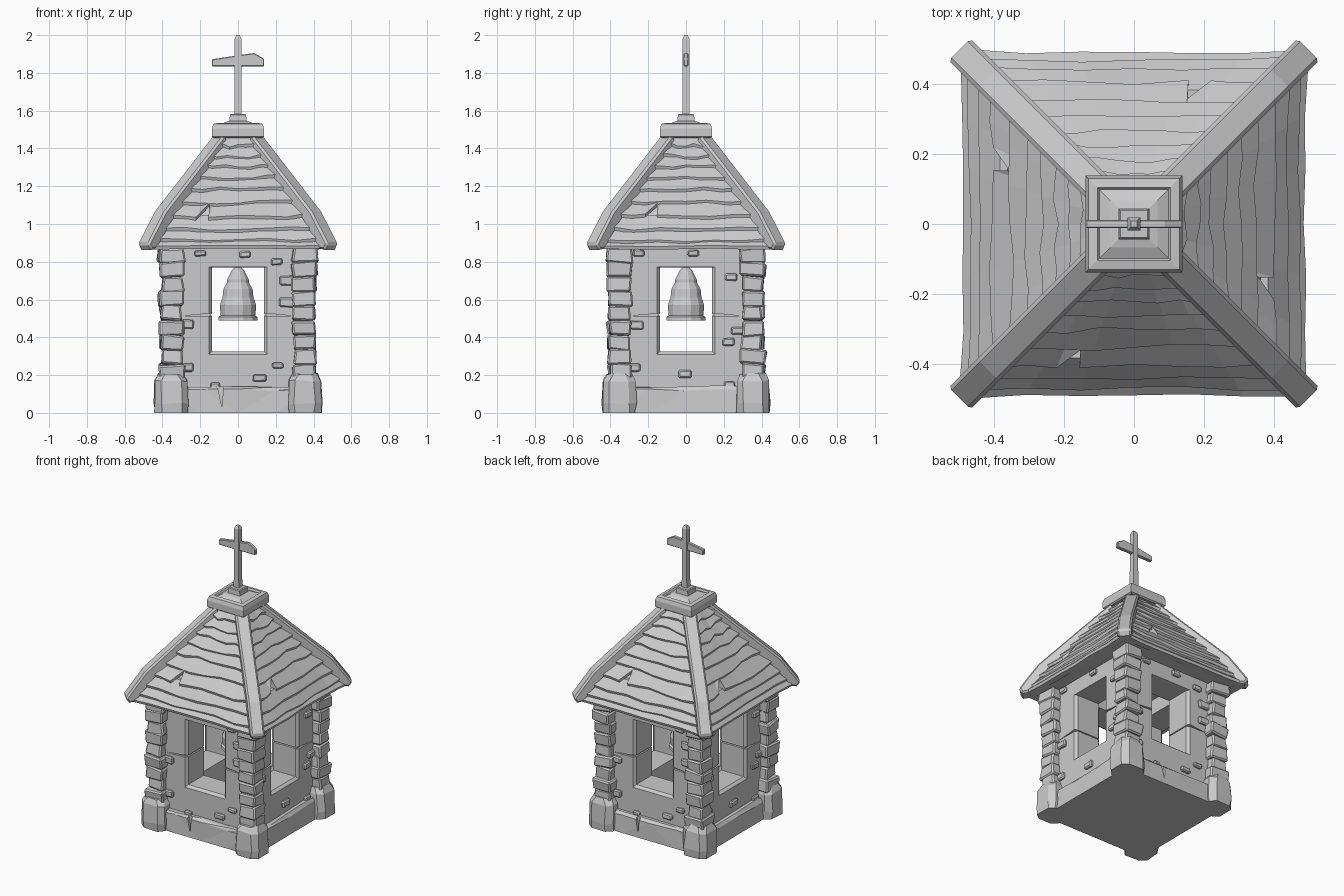
import bpy, bmesh, math, random
from mathutils import Matrix, Vector

if "Cube" in bpy.data.objects:
    bpy.data.objects.remove(bpy.data.objects["Cube"])

random.seed(4)
J = lambda a: random.uniform(-a, a)
ROT = [Matrix.Rotation(k * math.pi / 2, 4, 'Z') for k in range(4)]


def finish(name, bm):
    bmesh.ops.recalc_face_normals(bm, faces=bm.faces)
    me = bpy.data.meshes.new(name)
    bm.to_mesh(me)
    bm.free()
    ob = bpy.data.objects.new(name, me)
    bpy.context.collection.objects.link(ob)
    return ob


def merge(dst, src, mat=Matrix()):
    """Append bmesh src to dst, transformed."""
    bmesh.ops.transform(src, matrix=mat, verts=src.verts)
    bmesh.ops.recalc_face_normals(src, faces=src.faces)
    me = bpy.data.meshes.new("tmp")
    src.to_mesh(me)
    src.free()
    dst.from_mesh(me)
    bpy.data.meshes.remove(me)


def stone(c, size, bevel=0.01, jit=0.0, taper=1.0):
    """Chipped block: jittered, tapered and bevelled cube."""
    bm = bmesh.new()
    bmesh.ops.create_cube(bm, size=1)
    for v in bm.verts:
        t = taper if v.co.z > 0 else 1
        v.co = Vector((c[0] + v.co.x * size[0] * t + J(jit), c[1] + v.co.y * size[1] * t + J(jit),
                       c[2] + v.co.z * size[2] + J(jit)))
    if bevel:
        bmesh.ops.bevel(bm, geom=bm.edges[:], offset=bevel, segments=1, affect='EDGES')
    return bm


def loft(loops, closed=False, caps=True):
    """Skin a list of equal-length point loops."""
    bm = bmesh.new()
    L = [[bm.verts.new(p) for p in lp] for lp in loops]
    n = len(L[0])
    for a, b in zip(L, L[1:] + ([L[0]] if closed else [])):
        for i in range(n):
            bm.faces.new((a[i], a[(i + 1) % n], b[(i + 1) % n], b[i]))
    if caps and not closed:
        bm.faces.new(L[0])
        bm.faces.new(L[-1])
    bmesh.ops.recalc_face_normals(bm, faces=bm.faces)
    return bm


def square(h, z):
    return [(-h, -h, z), (h, -h, z), (h, h, z), (-h, h, z)]


def wedge(a, b, c, y0, y1):
    """Triangular prism running through y, for cracks."""
    return loft([[(p[0], y, p[1]) for p in (a, b, c)] for y in (y0, y1)])


def cut(ob, cutter_bm):
    cutter = finish("crack_cutter", cutter_bm)
    cutter.hide_render = True
    m = ob.modifiers.new("crack", 'BOOLEAN')
    m.operation, m.object, m.solver = 'DIFFERENCE', cutter, 'EXACT'
    dg = bpy.context.evaluated_depsgraph_get()
    me = bpy.data.meshes.new_from_object(ob.evaluated_get(dg))
    ob.modifiers.clear()
    ob.data = me
    bpy.data.objects.remove(cutter)


# Base slab with uneven sides and a crack front and back
bm = stone((0, 0, 0.07), (0.79, 0.79, 0.14), 0)
bmesh.ops.subdivide_edges(bm, edges=[e for e in bm.edges if abs(e.verts[0].co.z - e.verts[1].co.z) < .01],
                          cuts=3, use_grid_fill=True)
rim = [e for e in bm.edges if all(v.co.z > .13 and max(abs(v.co.x), abs(v.co.y)) > .39 for v in e.verts)]
bmesh.ops.bevel(bm, geom=rim, offset=0.018, segments=1, affect='EDGES')
for v in bm.verts:
    if v.co.z > 0.01:
        v.co += Vector((J(.008), J(.008), J(.006)))
bmesh.ops.triangulate(bm, faces=bm.faces)
base = finish("base_slab", bm)
cracks = bmesh.new()
for k in (0, 2):
    merge(cracks, wedge((-.115, .17), (-.075, .17), (-.085, .03), -.5, -.375), ROT[k])
cut(base, cracks)

# Corner foundation stones
bm = bmesh.new()
for R in ROT:
    loops = []
    for h, z in [(.087, 0), (.09, .05), (.086, .17), (.064, .207)]:
        q = .035
        ring = [(-h + q, -h), (h - q, -h), (h, -h + q), (h, h - q), (h - q, h), (-h + q, h), (-h, h - q), (-h, -h + q)]
        loops.append([(-.354 + x + J(.005), -.354 + y + J(.005), z + (J(.006) if z else 0)) for x, y in ring])
    merge(bm, loft(loops), R)
finish("corner_foundation_stones", bm)

# Corner pillars of stacked rough stones
bm = bmesh.new()
for R in ROT:
    z, N = 0.18, 9
    h = (0.875 - z) / N
    for i in range(N):
        w = 0.122 + J(.010) if i < N - 1 else 0.138
        s = stone((0, 0, 0), (w, w + J(.01), h * 1.04), .009, .006, random.choice((.9, 1.0, 1.08)))
        tilt = Matrix.Rotation(J(.08), 4, 'Y') @ Matrix.Rotation(J(.08), 4, 'X') @ Matrix.Rotation(J(.08), 4, 'Z')
        merge(bm, s, R @ Matrix.Translation((-.35 + J(.006), -.35 + J(.006), z + h / 2)) @ tilt)
        z += h
finish("corner_pillars", bm)


# Four thick walls with bevelled window openings and shallow side cracks
def wall_loop(hx, z0, z1, y):
    return [(-hx, y, z0), (hx, y, z0), (hx, y, z1), (-hx, y, z1)]


for R, side in zip(ROT, ("front", "right", "back", "left")):
    wall = finish(side + "_wall", loft([
        wall_loop(.335, .1, .885, -.17), wall_loop(.335, .1, .885, -.354), wall_loop(.153, .31, .772, -.354),
        wall_loop(.138, .325, .77, -.336), wall_loop(.138, .325, .77, -.17)], closed=True))
    for s in (-1, 1):
        cut(wall, wedge((s * .12, .53), (s * .12, .514), (s * .30, .512), -.40, -.340))
        cut(wall, wedge((s * .12, .53), (s * .12, .512), (s * .152, .518), -.345, -.1))
    wall.data.transform(R)

# Small bricks standing proud of the walls: x, z, width, height
front = [(-.265, .47, .06, .045), (.035, .84, .06, .035), (.205, .80, .06, .035), (.26, .70, .08, .05),
         (.26, .585, .08, .05), (-.265, .24, .06, .045), (.115, .185, .07, .04), (.21, .25, .06, .03),
         (-.2, .845, .06, .03), (-.12, .145, .05, .03)]
right = [(-.265, .465, .08, .045), (.04, .845, .06, .035), (.24, .72, .065, .04), (.275, .435, .07, .04),
         (.225, .375, .065, .04), (-.27, .24, .06, .045), (-.005, .205, .07, .04), (-.25, .845, .06, .04),
         (.23, .15, .06, .03)]
bm = bmesh.new()
for k, R in enumerate(ROT):
    for x, z, w, h in (right if k % 2 else front):
        merge(bm, stone((x, -.352, z), (w, .04, h), .007, .003), R)
finish("wall_bricks", bm)

# Roof core with flat soffit and ceiling
PROF = [(.47, .87), (.385, 1.03), (.335, 1.10), (.09, 1.46)]


def half(z):
    for (h0, z0), (h1, z1) in zip(PROF, PROF[1:]):
        if z <= z1:
            return h0 + (h1 - h0) * (z - z0) / (z1 - z0)
    return PROF[-1][0]


finish("roof_core", loft([square(.46, .873), square(.365, 1.03), square(.315, 1.10), square(.075, 1.46)]))

# Overlapping wavy plank courses on each roof side; the third course is notched
bm = bmesh.new()
ZS = [.87, .91, .965, 1.035, 1.11, 1.18, 1.24, 1.30, 1.355, 1.41, 1.465]
for R in ROT:
    for i, (z0, z1) in enumerate(zip(ZS, ZS[1:])):
        us = [-1, -.66, -.33, 0, .33, .66, 1]
        notch = i == 3
        if notch:
            us = [-1, -.75, -.57, -.45, -.40, 0, .33, .66, 1]
        loops = []
        for u in us:
            dz = J(.010) - .008 * (1 - u * u) if 0 < i else J(.003)
            if notch and u == -.45:
                dz = .06
            zb = z0 + dz
            hb, ht = half(max(zb, .87)), half(z1)
            lip = .026 - .008 * (1 - u * u) + J(.004)
            loops.append([(u * ht, -ht + .02, z1 + .012), (u * ht, -ht - .002, z1 + .012),
                          (u * hb, -hb - lip, zb + .014), (u * hb, -hb - lip + .006, zb - .003),
                          (u * hb, -hb + .03, zb)])
        merge(bm, loft(loops), R)
finish("roof_planks", bm)

# Hip beams: bent side profile (distance per axis, height) given a width
HIP = [(.10, 1.475), (.417, 1.065), (.483, .935), (.503, .895), (.487, .862), (.455, .87),
       (.37, 1.02), (.07, 1.41)]
bm = bmesh.new()
for R in ROT:
    w = .044 * math.sqrt(.5)
    b = loft([[(d - s * w, -d - s * w, z) for d, z in HIP] for s in (-1, 1)])
    bmesh.ops.bevel(b, geom=[e for e in b.edges if e.calc_face_angle(0) > 1.2],
                    offset=.011, segments=1, affect='EDGES')
    merge(bm, b, R)
finish("roof_hip_beams", bm)

# Roof cap and cross foot
finish("roof_cap", loft([square(h, z) for h, z in
                         ((.128, 1.455), (.138, 1.462), (.138, 1.505), (.13, 1.53), (.105, 1.535),
                          (.098, 1.525), (.067, 1.54), (.045, 1.545), (.043, 1.578), (.038, 1.583))]))

# Cross: tapered upright and a roughly hewn crossbar
finish("cross_upright", loft([square(h, z) for h, z in
                              ((.019, 1.56), (.018, 1.98), (.009, 2.0))]))
BAR = [(-.138, 1.835), (.138, 1.835), (.138, 1.875), (.085, 1.905), (.0, 1.893), (-.138, 1.872)]
bar = loft([[(x, y, z) for x, z in BAR] for y in (-.012, .012)])
bmesh.ops.bevel(bar, geom=bar.edges[:], offset=.004, segments=1, affect='EDGES')
finish("crossbar", bar)

# Bell, lathed and hollow, hung from the ceiling
BELL = [(.06, .66), (.085, .56), (.098, .49), (.108, .49), (.106, .508), (.095, .515), (.1, .57),
        (.085, .61), (.08, .655), (.06, .69), (.06, .705), (.033, .755), (.02, .768), (.014, .77), (.014, .88)]
finish("bell", loft([[(r * math.cos(a), r * math.sin(a), z) for a in
                      [(i + .5) * math.tau / 12 for i in range(12)]] for r, z in BELL]))
